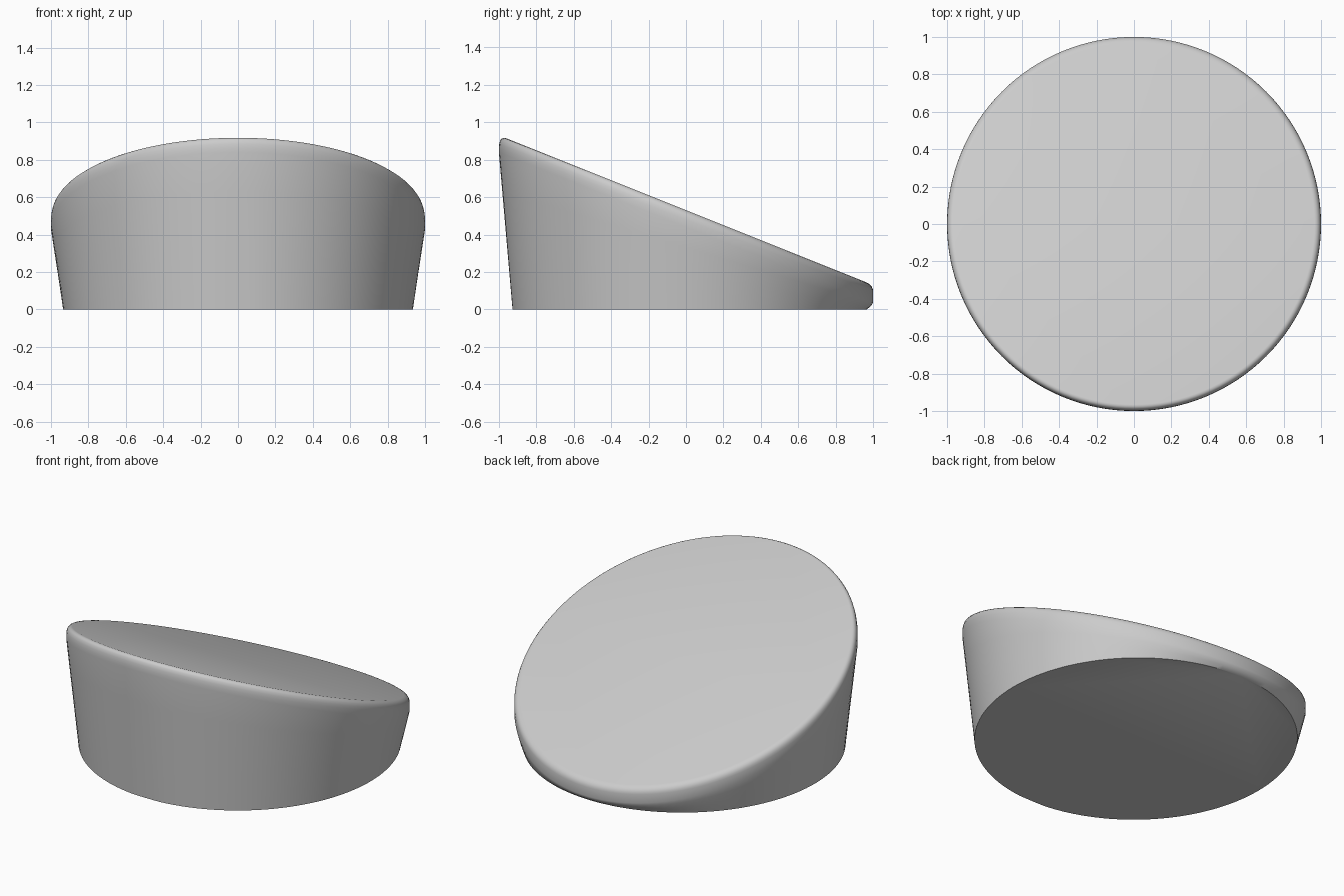
import bpy, bmesh, math

cube = bpy.data.objects.get("Cube")
if cube:
    bpy.data.objects.remove(cube, do_unlink=True)

SEGMENTS = 128
LIP_DEPTH = 0.09


def top_height(y):
    """Height of the sloping top plane."""
    return 0.53 - 0.4 * y


def base_point(c, s):
    """Base outline, with a small flat at the front."""
    return 0.935 * c, max(0.0175 + 0.948 * s, -0.927)


def lip_ring(radius, depth):
    """Ring that follows the sloping top, sunk below it by depth."""
    def point(c, s):
        x, y = radius * c, radius * s
        # the rounding is tighter at the low back than at the high front
        return x, y, top_height(y) - depth * (1 - 0.35 * s)
    return point


def wall_ring(t):
    """Ring between the base (t = 0) and the underside of the lip (t = 1)."""
    def point(c, s):
        bx, by = base_point(c, s)
        z = (top_height(s) - LIP_DEPTH) * t
        bulge = 0.03 * max(0, s) ** 3 * t * (1 - t)
        return bx + (c - bx) * t + bulge * c, by + (s - by) * t + bulge * s, z
    return point


# Wedge body: flat base, flared wall, rounded lip, sloping flat top
rings = [wall_ring(t) for t in (0, 0.4, 0.75, 1)]
rings += [lip_ring(r, d) for r, d in
          ((1.0, 0.05), (0.998, 0.033), (0.993, 0.018), (0.985, 0.008),
           (0.975, 0.002), (0.965, 0.0))]

bm = bmesh.new()
loops = []
for ring in rings:
    angles = [math.tau * i / SEGMENTS for i in range(SEGMENTS)]
    loops.append([bm.verts.new(ring(math.cos(a), math.sin(a))) for a in angles])
for low, high in zip(loops, loops[1:]):
    for i in range(SEGMENTS):
        j = (i + 1) % SEGMENTS
        bm.faces.new((low[i], low[j], high[j], high[i]))
bm.faces.new(loops[0][::-1])
bm.faces.new(loops[-1])

mesh = bpy.data.meshes.new("sloped_stand")
bm.to_mesh(mesh)
bm.free()
stand = bpy.data.objects.new("sloped_stand", mesh)
bpy.context.collection.objects.link(stand)

# Plain grey finish
grey = bpy.data.materials.new("light_grey")
grey.use_nodes = True
colour = (0.6, 0.6, 0.6, 1)
grey.diffuse_color = colour
grey.node_tree.nodes["Principled BSDF"].inputs["Base Color"].default_value = colour
mesh.materials.append(grey)

# Smooth sides, crisp base edge
bpy.ops.object.select_all(action="DESELECT")
stand.select_set(True)
bpy.context.view_layer.objects.active = stand
bpy.ops.object.shade_smooth_by_angle(angle=math.radians(40))
